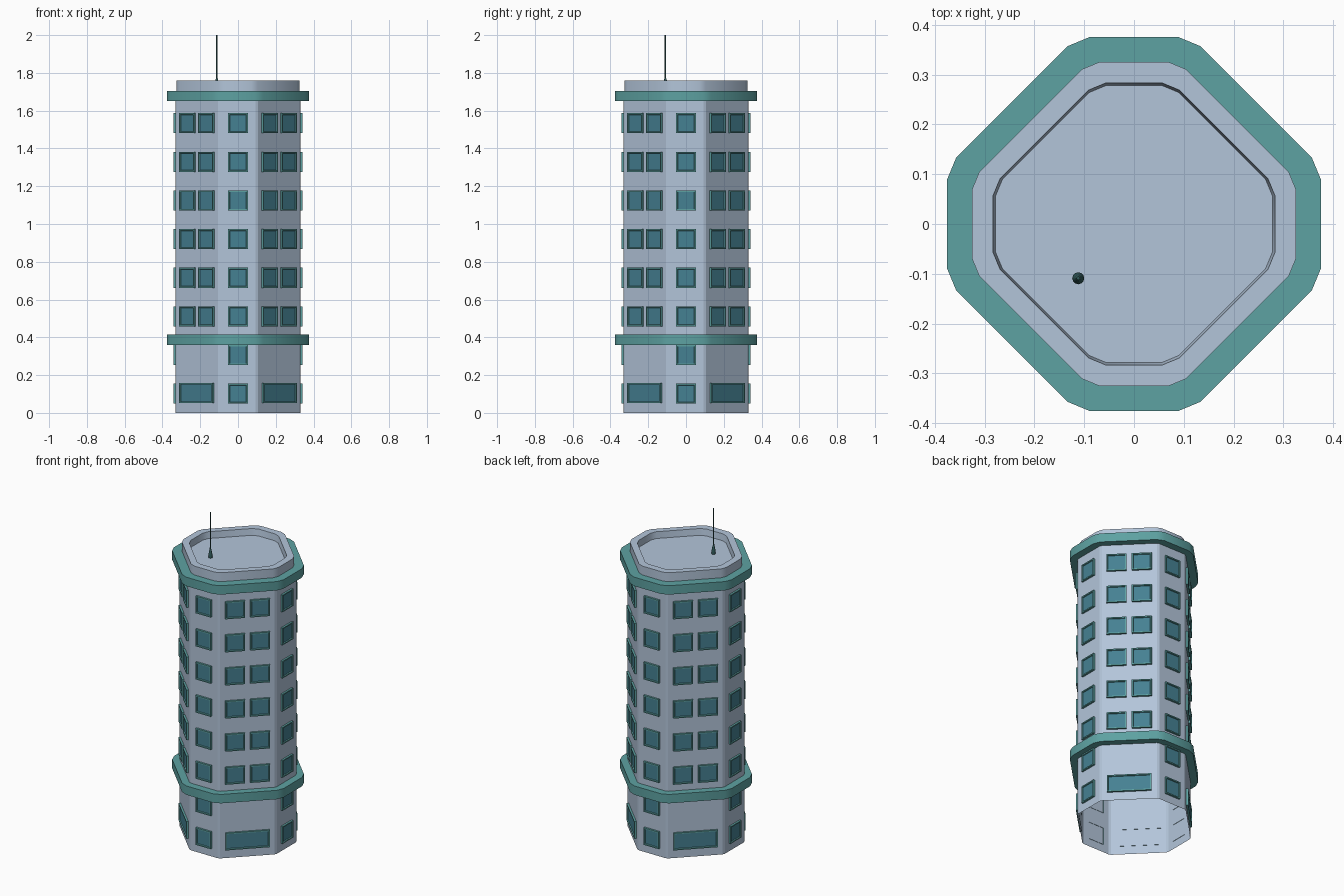
import bpy, bmesh, math
from mathutils import Vector

if "Cube" in bpy.data.objects:
    bpy.data.objects.remove(bpy.data.objects["Cube"])


def material(name, rgb):
    m = bpy.data.materials.new(name)
    m.diffuse_color = (*rgb, 1)
    m.use_nodes = True
    m.node_tree.nodes["Principled BSDF"].inputs["Base Color"].default_value = m.diffuse_color
    return m


WALL = material("pale_blue_wall", (0.45, 0.56, 0.70))
TRIM = material("teal_trim", (0.11, 0.36, 0.36))
GLASS = material("blue_glass", (0.06, 0.22, 0.29))
DARK = material("dark_metal", (0.03, 0.10, 0.10))


def octagon(half, diag, bevel):
    """Plan outline: half = axis half-width, diag = x + y on the diagonal sides."""
    c = diag - half
    corners = [Vector(p) for p in ((half, -c), (half, c), (c, half), (-c, half),
                                   (-half, c), (-half, -c), (-c, -half), (c, -half))]
    pts = []
    for i, p in enumerate(corners):
        for q in (corners[i - 1], corners[(i + 1) % 8]):
            pts.append(p + (q - p).normalized() * bevel)
    return pts


def at(outline, z):
    return [(p[0], p[1], z) for p in outline]


def circle(r, z, x, y, n=12):
    return [(x + r * math.cos(math.tau * i / n), y + r * math.sin(math.tau * i / n), z)
            for i in range(n)]


def loft(bm, rings, closed=False, cap=False, cap_mat=0):
    """Bridge a series of matching point rings."""
    vs = [[bm.verts.new(p) for p in r] for r in rings]
    n = len(vs[0])
    pairs = list(zip(vs, vs[1:])) + ([(vs[-1], vs[0])] if closed else [])
    for a, b in pairs:
        for i in range(n):
            j = (i + 1) % n
            bm.faces.new((a[i], a[j], b[j], b[i]))
    if cap:
        bm.faces.new(vs[-1]).material_index = cap_mat


def finish(name, bm, mats, smooth=False):
    me = bpy.data.meshes.new(name)
    bm.to_mesh(me)
    bm.free()
    for m in mats:
        me.materials.append(m)
    ob = bpy.data.objects.new(name, me)
    bpy.context.collection.objects.link(ob)
    if smooth:
        bpy.ops.object.select_all(action='DESELECT')
        ob.select_set(True)
        bpy.context.view_layer.objects.active = ob
        bpy.ops.object.shade_smooth_by_angle(angle=math.radians(30))
    return ob


def part(name, rings, mat, smooth=False, **kw):
    bm = bmesh.new()
    loft(bm, rings, **kw)
    return finish(name, bm, [mat], smooth)


# Tower shell, open at the bottom
body = octagon(0.33, 0.43, 0.008)
part("tower_wall", [at(body, 0), at(body, 1.69)], WALL)

# Two projecting teal bands
outer = octagon(0.375, 0.49, 0.025)
inner = octagon(0.32, 0.41, 0.02)
for name, z0, z1 in (("lower_band", 0.36, 0.415), ("upper_band", 1.65, 1.705)):
    part(name, [at(outer, z0), at(outer, z1), at(inner, z1), at(inner, z0)],
         TRIM, True, closed=True)

# Roof with raised parapet and sunken floor
roof = octagon(0.325, 0.415, 0.02)
rim = octagon(0.283, 0.36, 0.02)
floor = octagon(0.278, 0.354, 0.02)
part("roof_parapet", [at(roof, 1.69), at(roof, 1.76), at(rim, 1.76), at(floor, 1.72)],
     WALL, True, cap=True)


# Windows: protruding frame with slightly recessed glass
def window(bm, angle, dist, offset, z, w, h):
    n = Vector((math.cos(angle), math.sin(angle), 0))
    t = Vector((-n.y, n.x, 0))

    def rect(inset, depth):
        a, b = w / 2 - inset, h / 2 - inset
        return [n * (dist + depth) + t * (offset + s * a) + Vector((0, 0, z + u * b))
                for s, u in ((-1, -1), (1, -1), (1, 1), (-1, 1))]

    loft(bm, [rect(0, -0.002), rect(0, 0.012), rect(0.007, 0.012), rect(0.009, 0.006)],
         cap=True, cap_mat=1)


ROWS = [0.102 + 0.2045 * i for i in range(8)]
DIAG = 0.43 / math.sqrt(2)
SIDES = ("right", "back", "left", "front")
CORNERS = ("back_right", "back_left", "front_left", "front_right")
for k in range(4):
    # One column on each narrow side
    bm = bmesh.new()
    for z in ROWS:
        window(bm, k * math.pi / 2, 0.33, 0, z, 0.104, 0.106)
    finish(SIDES[k] + "_windows", bm, [TRIM, GLASS])

    # Pairs plus a wide ground-floor window on each diagonal side
    bm = bmesh.new()
    a = (k + 0.5) * math.pi / 2
    window(bm, a, DIAG, 0, ROWS[0] + 0.003, 0.25, 0.106)
    for z in ROWS[2:]:
        for off in (-0.071, 0.071):
            window(bm, a, DIAG, off, z, 0.112, 0.106)
    finish(CORNERS[k] + "_windows", bm, [TRIM, GLASS])

# Antenna on the roof
profile = ((0.012, 1.719), (0.012, 1.735), (0.006, 1.768), (0.004, 1.772), (0.0035, 2.0))
part("antenna", [circle(r, z, -0.112, -0.109) for r, z in profile], DARK, True, cap=True)
